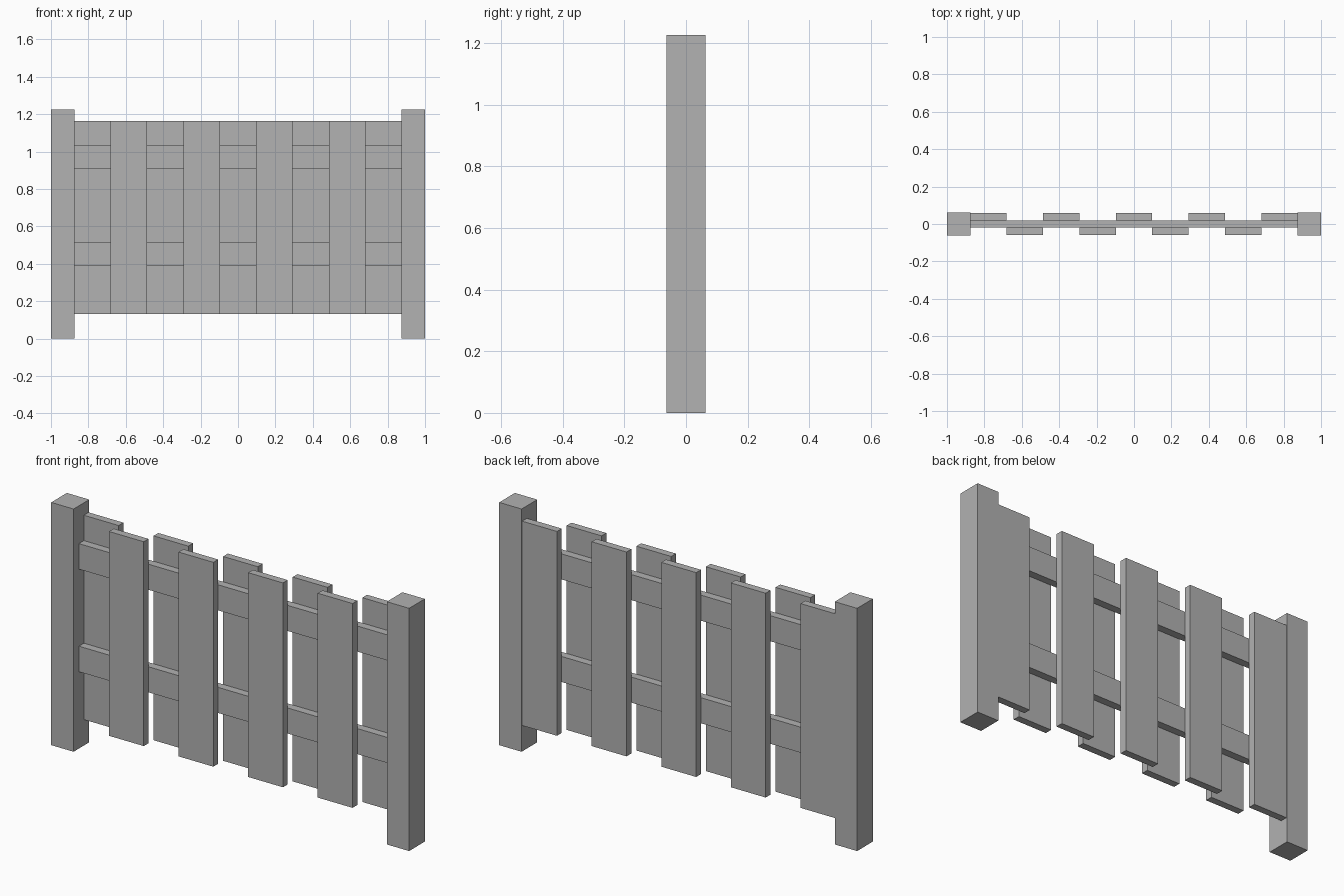
import bpy

cube = bpy.data.objects.get("Cube")
if cube:
    bpy.data.objects.remove(cube, do_unlink=True)

grey = bpy.data.materials.new("plain_grey")
grey.use_nodes = True
color = (0.445, 0.445, 0.445, 1)
grey.diffuse_color = color
grey.node_tree.nodes["Principled BSDF"].inputs["Base Color"].default_value = color


def box(name, low, high):
    """Add a box spanning two opposite corners."""
    center = [(a + b) / 2 for a, b in zip(low, high)]
    bpy.ops.mesh.primitive_cube_add(size=1, location=center)
    obj = bpy.context.object
    obj.name = name
    obj.scale = [b - a for a, b in zip(low, high)]
    bpy.ops.object.transform_apply(location=False, rotation=False, scale=True)
    obj.data.materials.append(grey)


INNER = 0.875        # inner face of the posts
POST_Y = 0.0625      # half depth of a post
RAIL_Y = 0.02        # half depth of a rail
BOARD_Y = 0.058      # outer face of the boards
BOARDS = 9

# Posts
box("right_post", (-1, -POST_Y, 0), (-INNER, POST_Y, 1.226))
box("left_post", (INNER, -POST_Y, 0), (1, POST_Y, 1.226))

# Horizontal rails
for name, z in (("lower_rail", 0.388), ("upper_rail", 0.906)):
    box(name, (-INNER, -RAIL_Y, z), (INNER, RAIL_Y, z + 0.129))

# Boards alternating between the back and the front of the rails
width = 2 * INNER / BOARDS
for i in range(BOARDS):
    x = -INNER + i * width
    if i % 2 == 0:
        name, y0, y1 = "back_board", RAIL_Y, BOARD_Y
    else:
        name, y0, y1 = "front_board", -BOARD_Y, -RAIL_Y
    box(f"{name}_{i // 2 + 1}", (x, y0, 0.131), (x + width, y1, 1.163))
